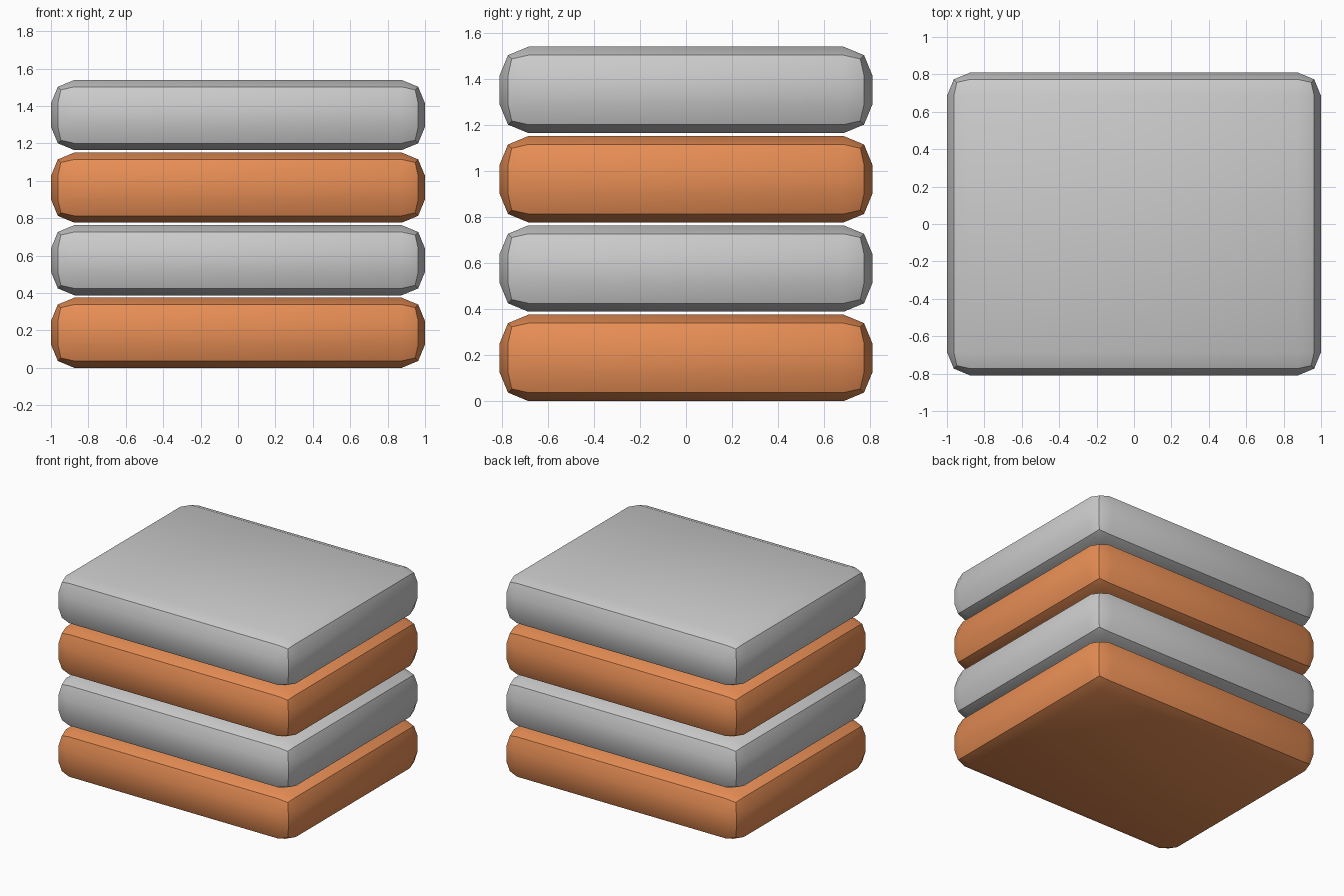
import bpy
from math import radians

if "Cube" in bpy.data.objects:
    bpy.data.objects.remove(bpy.data.objects["Cube"])

WIDTH, DEPTH, THICK = 2.0, 1.62, 0.375
PITCH = 0.388  # thickness plus the thin gap
BEVEL = 0.125

orange = bpy.data.materials.new("orange")
orange.diffuse_color = (0.8, 0.27, 0.09, 1)
orange.use_nodes = True
orange.node_tree.nodes["Principled BSDF"].inputs["Base Color"].default_value = orange.diffuse_color


def cushion(name, z, material=None):
    bpy.ops.mesh.primitive_cube_add(size=1, location=(0, 0, z + THICK / 2))
    ob = bpy.context.object
    ob.name = name
    ob.scale = (WIDTH, DEPTH, THICK)
    bpy.ops.object.transform_apply(location=False, rotation=False, scale=True)
    # Two-step rounded edges
    mod = ob.modifiers.new("rounded_edges", 'BEVEL')
    mod.width = BEVEL
    mod.segments = 2
    bpy.ops.object.modifier_apply(modifier=mod.name)
    bpy.ops.object.shade_smooth_by_angle(angle=radians(30))
    if material:
        ob.data.materials.append(material)


# Stack of alternating orange and grey cushions
for i in range(4):
    if i % 2 == 0:
        cushion(f"orange_cushion_{i // 2 + 1}", i * PITCH, orange)
    else:
        cushion(f"grey_cushion_{i // 2 + 1}", i * PITCH)
